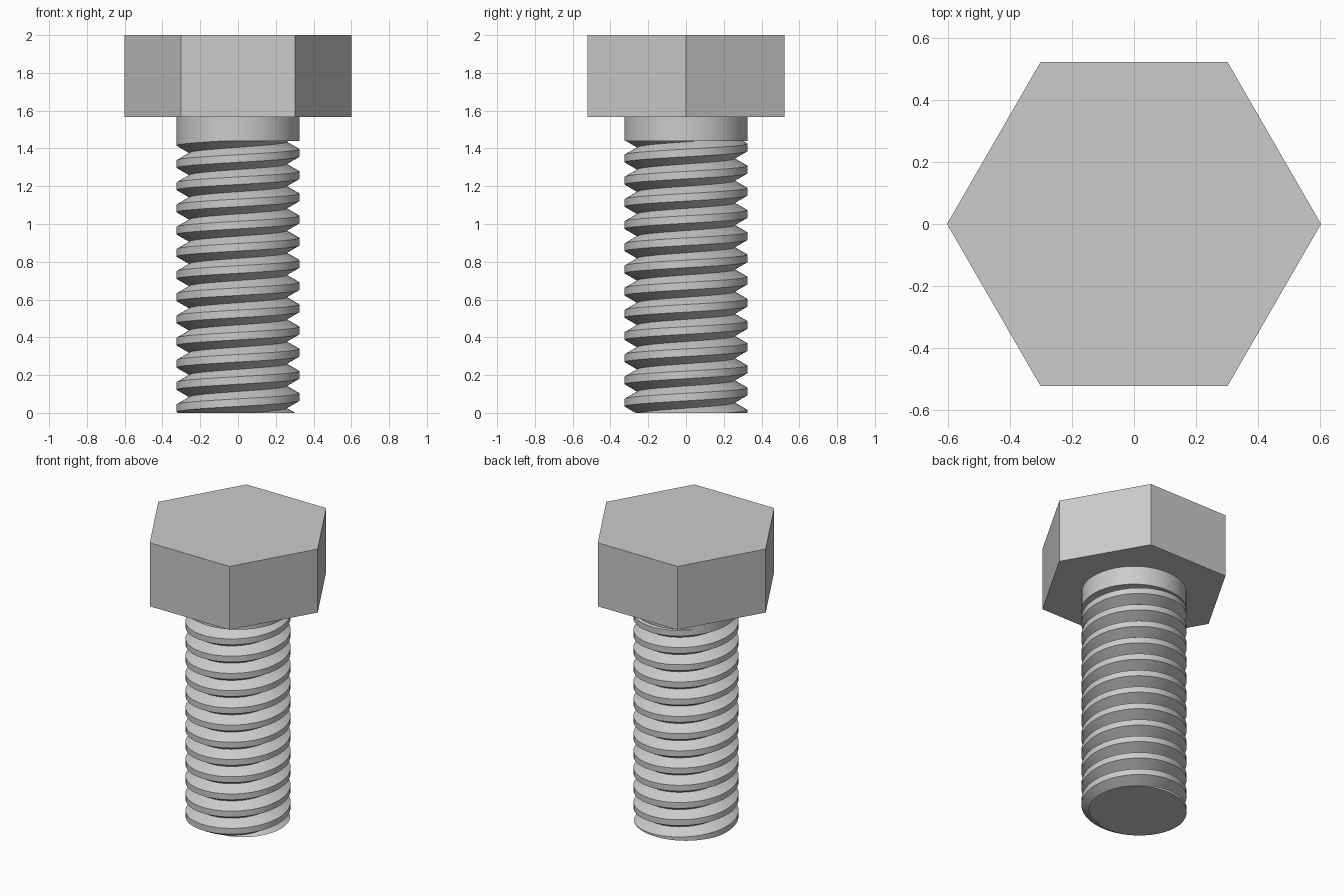
import bpy, bmesh
from math import pi, cos, sin

if "Cube" in bpy.data.objects:
    bpy.data.objects.remove(bpy.data.objects["Cube"])

R, ROOT = 0.325, 0.258          # crest and root radius
PITCH, HALF_CREST = 0.1175, 0.02
Z_THREAD, Z_HEAD, Z_TOP = 1.44, 1.567, 2.0
N = 72


def crest_z(a):
    """Height of the first crest centre at angle a (right-hand helix)."""
    return 0.025 + PITCH * (a - pi) / (2 * pi)


def thread_radius(z, a):
    d = (z - crest_z(a)) % PITCH
    d = min(d, PITCH - d)
    t = max(0, d - HALF_CREST) / (PITCH / 2 - HALF_CREST)
    return R + (ROOT - R) * t


def finish(bm, name):
    bmesh.ops.remove_doubles(bm, verts=bm.verts, dist=1e-5)
    bmesh.ops.dissolve_degenerate(bm, edges=bm.edges, dist=1e-6)
    bmesh.ops.recalc_face_normals(bm, faces=bm.faces)
    mesh = bpy.data.meshes.new(name)
    bm.to_mesh(mesh)
    bm.free()
    obj = bpy.data.objects.new(name, mesh)
    bpy.context.collection.objects.link(obj)
    return obj


# Threaded shank: one profile per angle, following the helix, clipped flat at both ends
bm = bmesh.new()
columns = []
for i in range(N + 1):
    a = 2 * pi * i / N
    profile = [(0, 0), (thread_radius(0, a), 0)]
    for k in range(-2, 15):
        for dz in (-HALF_CREST, HALF_CREST, PITCH / 2):
            z = min(max(crest_z(a) + k * PITCH + dz, 0), Z_THREAD)
            profile.append((thread_radius(z, a), z))
    # plain collar under the head
    profile += [(R, Z_THREAD), (R, Z_HEAD + 0.005), (0, Z_HEAD + 0.005)]
    columns.append([bm.verts.new((r * cos(a), r * sin(a), z)) for r, z in profile])
for c, d in zip(columns, columns[1:]):
    for j in range(len(c) - 1):
        bm.faces.new((c[j], d[j], d[j + 1], c[j + 1]))
shank = finish(bm, "threaded_shank")
bpy.context.view_layer.objects.active = shank
shank.select_set(True)
bpy.ops.object.shade_smooth_by_angle(angle=pi / 6)

# Hexagonal head
bm = bmesh.new()
ring = [bm.verts.new((0.602 * cos(k * pi / 3), 0.602 * sin(k * pi / 3), Z_HEAD)) for k in range(6)]
base = bm.faces.new(ring)
top = bmesh.ops.extrude_face_region(bm, geom=[base], use_keep_orig=True)
bmesh.ops.translate(bm, vec=(0, 0, Z_TOP - Z_HEAD),
                    verts=[v for v in top["geom"] if isinstance(v, bmesh.types.BMVert)])
finish(bm, "hex_head")
